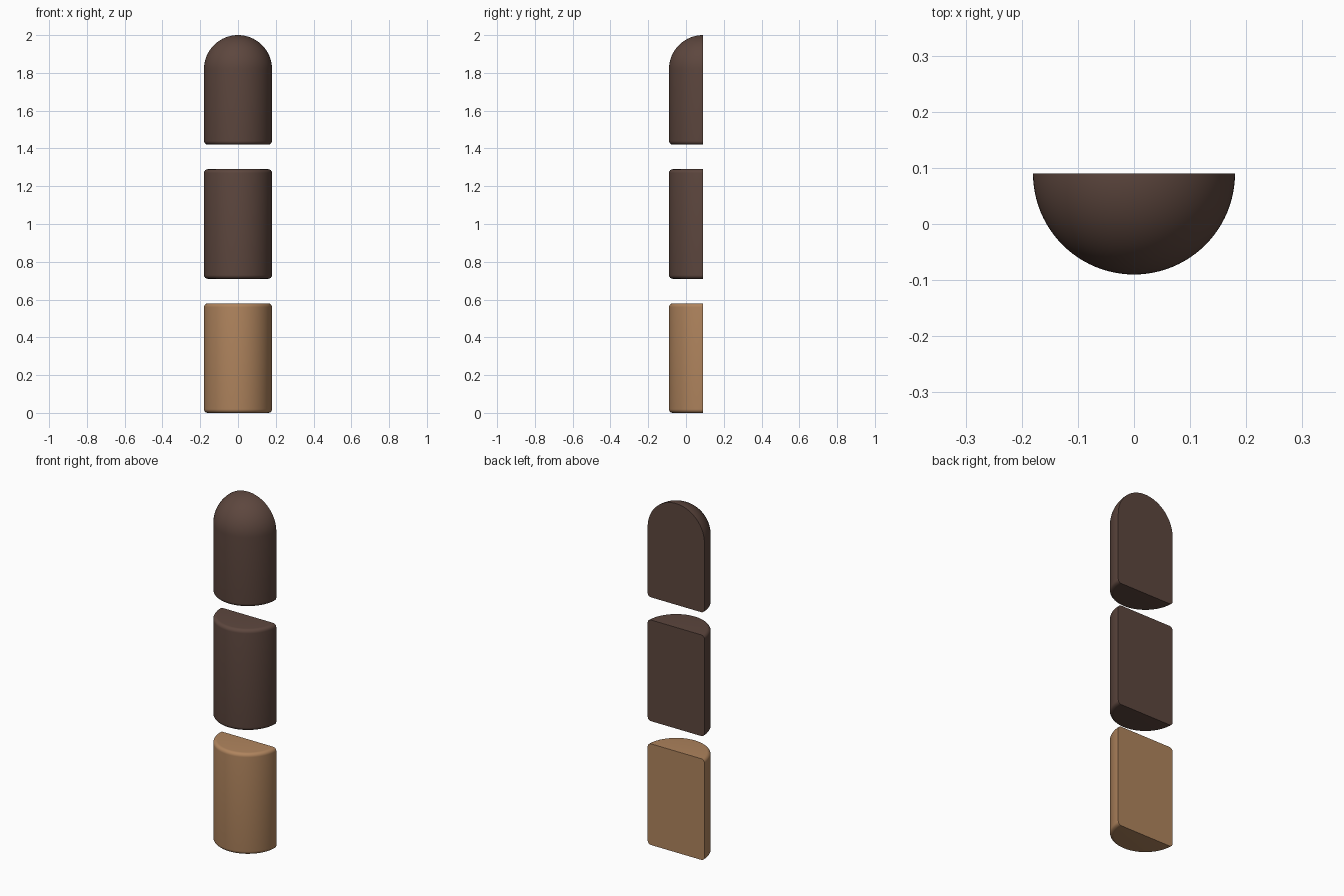
import bpy, bmesh, math

if "Cube" in bpy.data.objects:
    bpy.data.objects.remove(bpy.data.objects["Cube"])

R = 0.18        # radius of the half-round bars
BACK = 0.09     # y of the flat back face
H = 0.58        # height of each bar
FILLET = 0.02
STEPS = 48


def material(name, color):
    m = bpy.data.materials.new(name)
    m.diffuse_color = (*color, 1)
    m.use_nodes = True
    m.node_tree.nodes["Principled BSDF"].inputs["Base Color"].default_value = m.diffuse_color
    return m


def arc(cr, cz, r, a0, a1, n):
    """Points (radius, z) along an arc, angles in degrees."""
    angles = [math.radians(a0 + (a1 - a0) * i / n) for i in range(n + 1)]
    return [(cr + r * math.cos(a), cz + r * math.sin(a)) for a in angles]


def half_round_bar(name, z, mat, domed=False):
    # Side profile: axis, rounded bottom edge, then rounded or domed top
    profile = [(0, 0)] + arc(R - FILLET, FILLET, FILLET, -90, 0, 6)
    if domed:
        profile += arc(0, H - R, R, 0, 90, 24)
    else:
        profile += arc(R - FILLET, H - FILLET, FILLET, 0, 90, 6) + [(0, H)]
    bm = bmesh.new()
    verts = [bm.verts.new((-r, BACK, z + h)) for r, h in profile]
    edges = [bm.edges.new(pair) for pair in zip(verts, verts[1:])]
    # Half turn round the back axis
    bmesh.ops.spin(bm, geom=verts + edges, cent=(0, BACK, 0), axis=(0, 0, 1),
                   angle=math.pi, steps=STEPS)
    bmesh.ops.remove_doubles(bm, verts=bm.verts, dist=1e-5)
    # Flat back
    bmesh.ops.holes_fill(bm, edges=[e for e in bm.edges if e.is_boundary], sides=0)
    bmesh.ops.recalc_face_normals(bm, faces=bm.faces)
    mesh = bpy.data.meshes.new(name)
    bm.to_mesh(mesh)
    bm.free()
    mesh.materials.append(mat)
    obj = bpy.data.objects.new(name, mesh)
    bpy.context.collection.objects.link(obj)
    bpy.ops.object.select_all(action='DESELECT')
    obj.select_set(True)
    bpy.context.view_layer.objects.active = obj
    bpy.ops.object.shade_smooth_by_angle(angle=math.radians(30))


light = material("light_wood", (0.43, 0.23, 0.11))
dark = material("dark_wood", (0.109, 0.062, 0.048))

half_round_bar("lower_bar", 0.0, light)
half_round_bar("middle_bar", 0.71, dark)
half_round_bar("domed_top_bar", 1.42, dark, domed=True)
